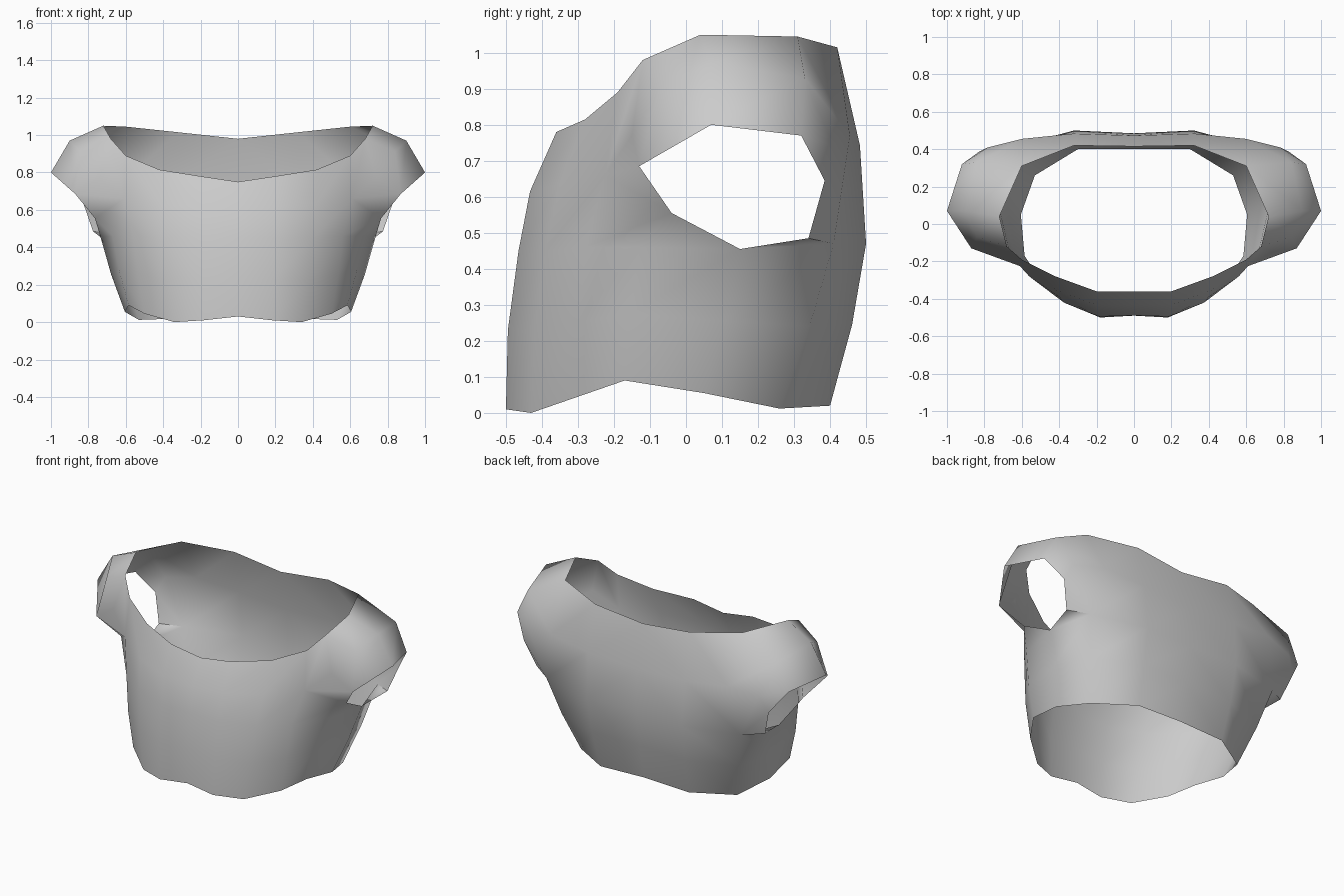
import bpy, bmesh, math
from mathutils import Vector as V

if "Cube" in bpy.data.objects:
    bpy.data.objects.remove(bpy.data.objects["Cube"])

# Half outlines, centre front round the side to centre back
hem = [V(p) for p in [(0, -.49, .03), (.18, -.5, .01), (.34, -.43, 0), (.5, -.3, .045), (.585, -.17, .09),
                      (.605, .05, .055), (.53, .26, .012), (.3, .4, .02), (0, .4, .03)]]
chest = [V(p) for p in [(0, -.465, .45), (.19, -.465, .45), (.4, -.39, .45), (.56, -.28, .46), (.67, -.13, .46),
                        (.735, .15, .455), (.66, .41, .47), (.32, .5, .47), (0, .485, .47)]]
neck = [V(p) for p in [(0, -.36, .75), (.2, -.36, .78), (.42, -.28, .815), (.6, -.19, .89), (.68, -.12, .98),
                       (.72, .04, 1.05), (.6, .31, 1.045), (.32, .42, 1.015), (0, .415, .98)]]
# Sleeve opening (front corner, over the top, down the back, armpit)
cuff = [V(p) for p in [(.87, -.13, .685), (1, .07, .8), (.92, .32, .77), (.83, .385, .645),
                       (.775, .34, .485), (.765, -.04, .555)]]
# Crown of the shoulder, front to back
crown = [V(p) for p in [(.74, -.15, .77), (.84, -.07, .91), (.9, .07, .97), (.84, .33, .93), (.78, .41, .74)]]


def between(a, b, bulge):
    """Midpoint of a and b, pushed outwards in plan."""
    m = (a + b) / 2
    return V((m.x * (1 + bulge * .5), m.y * (1 + bulge), m.z))


waist = [between(a, b, .025) for a, b in zip(hem, chest)]
yoke = [between(a, b, .05) for a, b in zip(chest, neck)]
yoke[3] = V((.61, -.225, .66))
yoke[6] = V((.6, .455, .77))

bm = bmesh.new()
H, W, C, N, A, S = [[bm.verts.new(p) for p in row] for row in (hem, waist, chest, neck, cuff, crown)]
Y = [bm.verts.new(p) if i not in (4, 5) else None for i, p in enumerate(yoke)]


def strip(low, high, columns):
    for i in columns:
        bm.faces.new((low[i], low[i + 1], high[i + 1], high[i]))


# Body tube, then front and back panels up to the neckline
strip(H, W, range(8))
strip(W, C, range(8))
for low, high in ((C, Y), (Y, N)):
    strip(low, high, (0, 1, 2, 6, 7))
# Shoulder cap and short sleeve
strip(S, N[4:], ())
for f in [(Y[3], S[0], N[4], N[3]), (S[0], S[1], N[4]), (S[1], S[2], N[5], N[4]), (S[2], S[3], N[6], N[5]),
          (S[3], S[4], Y[6], N[6]), (S[0], A[0], S[1]), (A[0], A[1], S[2], S[1]), (A[1], A[2], S[3], S[2]),
          (A[2], A[3], S[4], S[3])]:
    bm.faces.new(f)
# Armpit gussets
for f in [(C[3], C[4], A[5], Y[3]), (Y[3], A[5], A[0], S[0]), (C[4], C[5], A[5]),
          (C[5], C[6], A[4]), (C[6], S[4], A[3], A[4]), (C[6], Y[6], S[4])]:
    bm.faces.new(f)

# Mirror to the other side and weld the centre seam
other = bmesh.ops.duplicate(bm, geom=bm.verts[:] + bm.edges[:] + bm.faces[:])["geom"]
for v in [g for g in other if isinstance(g, bmesh.types.BMVert)]:
    v.co.x = -v.co.x
bmesh.ops.remove_doubles(bm, verts=bm.verts[:], dist=.0005)
bmesh.ops.recalc_face_normals(bm, faces=bm.faces[:])
# Make sure the cloth faces outwards
bm.faces.ensure_lookup_table()
front = min(bm.faces, key=lambda f: f.calc_center_median().y)
if front.normal.y > 0:
    bmesh.ops.reverse_faces(bm, faces=bm.faces[:])

mesh = bpy.data.meshes.new("cropped_shirt")
bm.to_mesh(mesh)
bm.free()
cloth = bpy.data.materials.new("light_grey_cloth")
cloth.diffuse_color = (.6, .6, .6, 1)
cloth.use_nodes = True
cloth.node_tree.nodes["Principled BSDF"].inputs["Base Color"].default_value = cloth.diffuse_color
mesh.materials.append(cloth)
shirt = bpy.data.objects.new("cropped_shirt", mesh)
bpy.context.collection.objects.link(shirt)
bpy.context.view_layer.objects.active = shirt
shirt.select_set(True)
bpy.ops.object.shade_smooth_by_angle(angle=math.radians(60))
